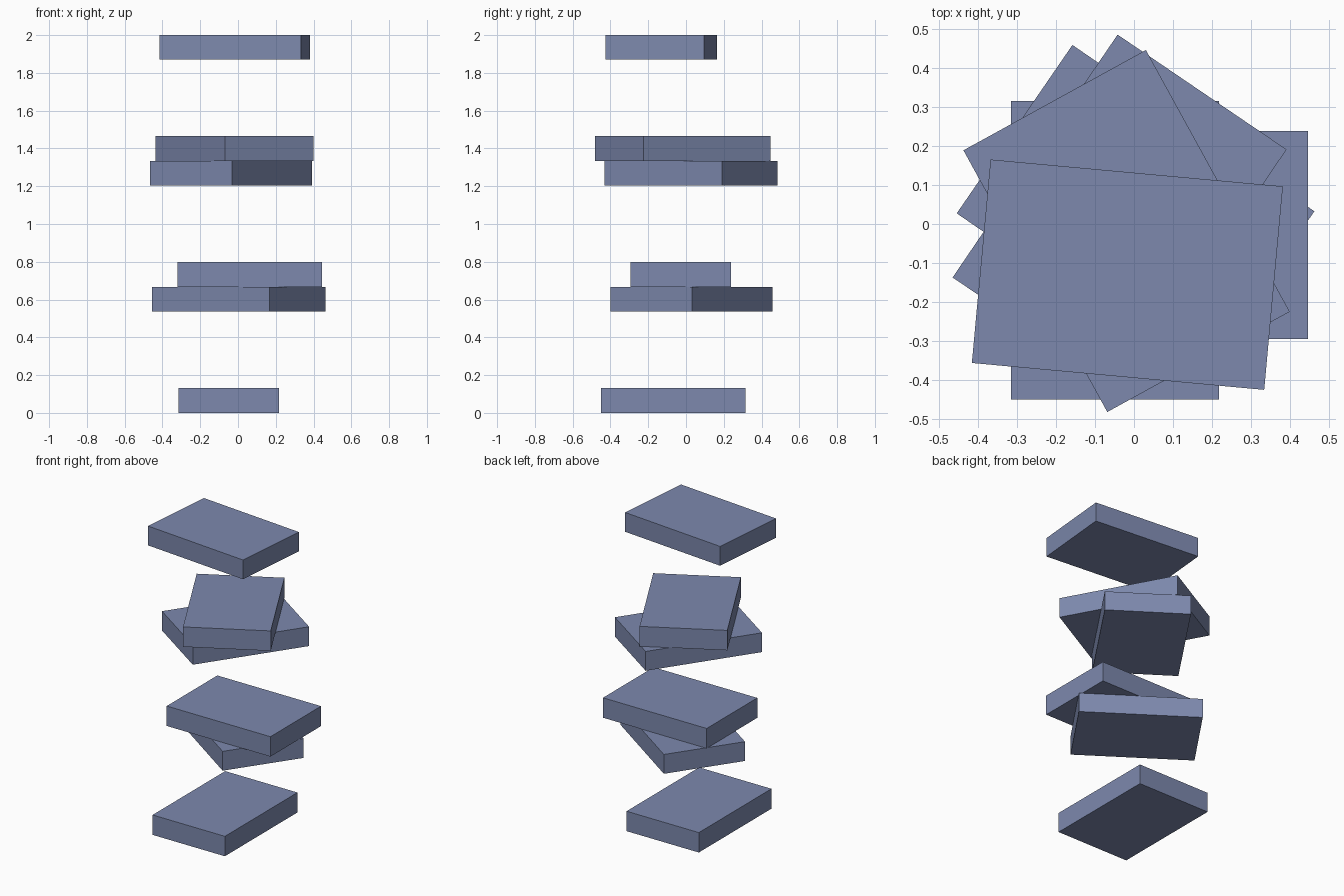
import bpy
import math

default_cube = bpy.data.objects.get("Cube")
if default_cube:
    bpy.data.objects.remove(default_cube, do_unlink=True)

# Single slate blue material
colour = (0.205, 0.25, 0.42, 1.0)
slate = bpy.data.materials.new("slate_blue")
slate.use_nodes = True
slate.diffuse_color = colour
bsdf = next(n for n in slate.node_tree.nodes if n.type == "BSDF_PRINCIPLED")
bsdf.inputs["Base Color"].default_value = colour

LARGE = (0.766, 0.534, 0.133)
SMALL = (0.753, 0.524, 0.129)


def slab(name, size, x, y, bottom, angle):
    """Flat box whose long side points along the given angle in degrees."""
    bpy.ops.mesh.primitive_cube_add(
        size=1,
        location=(x, y, bottom + size[2] / 2),
        rotation=(0, 0, math.radians(angle)),
    )
    obj = bpy.context.object
    obj.name = name
    obj.scale = size
    bpy.ops.object.transform_apply(location=False, rotation=False, scale=True)
    obj.data.materials.append(slate)


# Floating slabs from the ground upwards
slab("bottom_slab", LARGE, -0.049, -0.067, 0, 90)
slab("lower_turned_slab", SMALL, 0.004, 0.03, 0.538, -34.5)
slab("lower_straight_slab", LARGE, 0.063, -0.028, 0.667, 0)
slab("upper_turned_slab", SMALL, -0.037, 0.027, 1.205, 55.8)
slab("upper_crossed_slab", LARGE, -0.019, -0.018, 1.334, -61.2)
slab("top_slab", SMALL, -0.017, -0.13, 1.871, -5.25)
